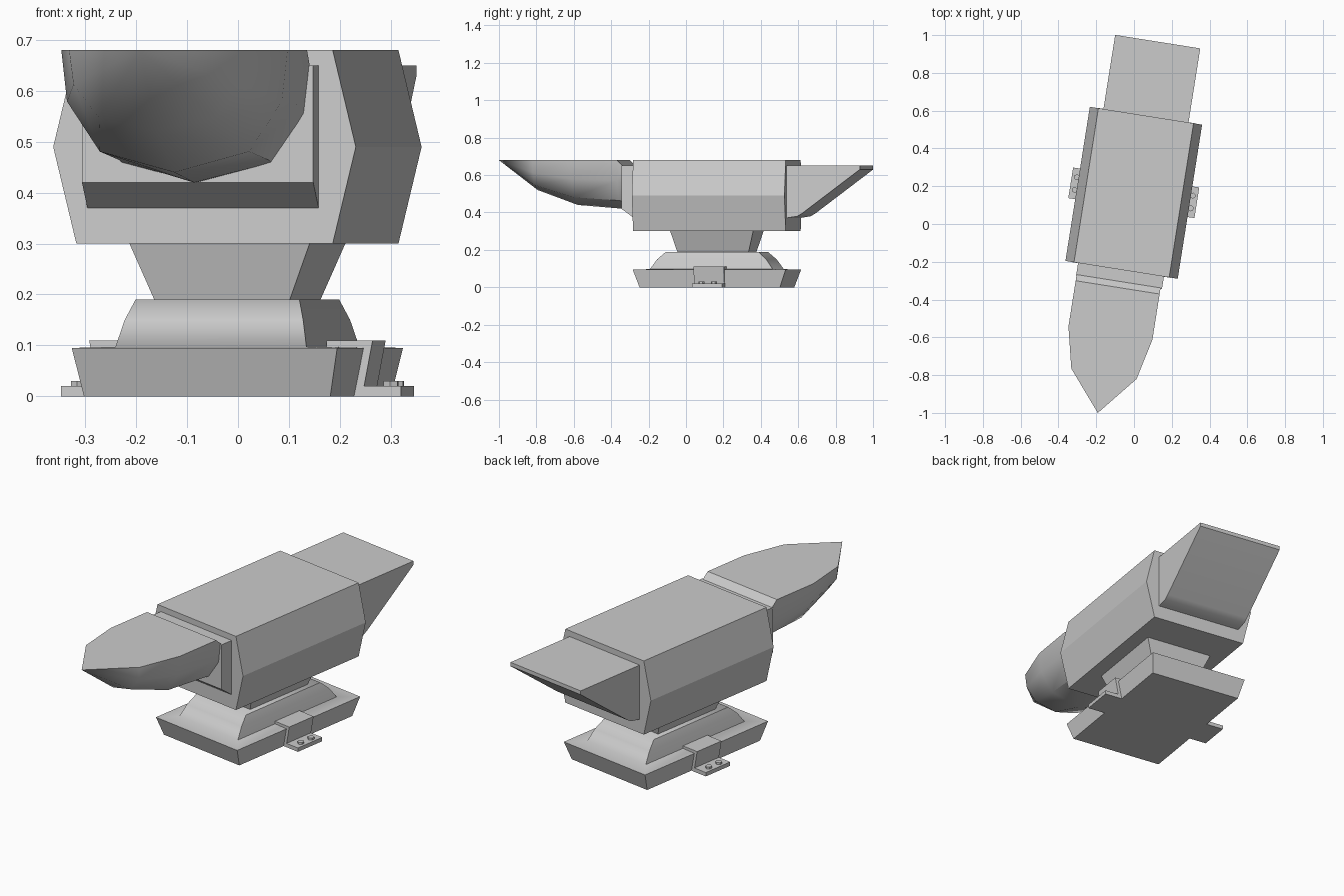
import bpy, bmesh, math
from mathutils import Matrix, Vector

if "Cube" in bpy.data.objects:
    bpy.data.objects.remove(bpy.data.objects["Cube"])

# The whole anvil is turned about z; parts are laid out along local y around (CX, CY)
TURN = Matrix.Rotation(math.radians(-9), 4, 'Z')
CX, CY = -0.027, 0.163


def finish(name, bm, smooth=None):
    bmesh.ops.remove_doubles(bm, verts=bm.verts, dist=1e-4)
    bmesh.ops.recalc_face_normals(bm, faces=bm.faces)
    bm.transform(TURN)
    me = bpy.data.meshes.new(name)
    bm.to_mesh(me)
    bm.free()
    ob = bpy.data.objects.new(name, me)
    bpy.context.collection.objects.link(ob)
    if smooth:
        bpy.ops.object.select_all(action='DESELECT')
        ob.select_set(True)
        bpy.context.view_layer.objects.active = ob
        bpy.ops.object.shade_smooth_by_angle(angle=math.radians(smooth))
    return ob


def loft(name, rings, smooth=None):
    """Skin a list of closed rings of points and cap both ends."""
    bm = bmesh.new()
    vs = [[bm.verts.new(Vector(p)) for p in r] for r in rings]
    n = len(vs[0])
    for a, b in zip(vs, vs[1:]):
        for i in range(n):
            j = (i + 1) % n
            bm.faces.new((a[i], a[j], b[j], b[i]))
    bm.faces.new(vs[0])
    bm.faces.new(vs[-1])
    return finish(name, bm, smooth)


def rect(w, l, z):
    return [(CX + sx * w / 2, CY + sy * l / 2, z)
            for sx, sy in ((-1, -1), (1, -1), (1, 1), (-1, 1))]


# Stepped base and flared waist
loft("base", [rect(.49, .76, 0), rect(.528, .828, .095),
              rect(.38, .665, .097), rect(.355, .59, .15), rect(.326, .50, .19)], 65)
loft("waist", [rect(.268, .385, .188), rect(.36, .45, .302)])

# Hexagonal body
hexa = [(-.255, .30), (.255, .30), (.301, .49), (.255, .68), (-.255, .68), (-.301, .49)]
loft("body", [[(CX + x, CY + s * .413, z) for x, z in hexa] for s in (-1, 1)])

# Heel: wedge at the back
heel = [(.56, .65), (.973, .65), (.973, .63), (.66, .395), (.635, .38), (.56, .368)]
loft("heel", [[(CX + s * .228, y, z) for y, z in heel] for s in (-1, 1)], 40)

# Step block between body and horn
block = [(-.24, .65), (-.318, .65), (-.318, .42), (-.25, .37), (-.24, .37)]
loft("horn_step", [[(CX - .003 + s * .23, y, z) for y, z in block] for s in (-1, 1)])

# Horn: flat top, rounded underside, tapering to a point
half = [(1, 0), (.95, .42), (.66, .83), (0, 1)]
section = half + [(-x, d) for x, d in reversed(half[:-1])]
stations = [(-.312, .225, .23, .65), (-.345, .225, .26, .68), (-.59, .225, .24, .68),
            (-.808, .175, .16, .68), (-1.018, 0, 0, .68)]
loft("horn", [[(CX - .006 + x * w, y, top - d * depth) for x, d in section]
              for y, w, depth, top in stations], 40)

# Hold-down brackets with two bolts each, one on either side
clip = [(.19, .093), (.19, .11), (.282, .11), (.265, .02),
        (.338, .02), (.338, 0), (.24, 0), (.26, .093)]
for s, side in ((-1, "left"), (1, "right")):
    loft(f"bracket_{side}", [[(CX + s * x, CY + t * .082, z) for x, z in clip]
                             for t in (-1, 1)])
    for k in (-1, 1):
        bm = bmesh.new()
        bmesh.ops.create_cone(bm, cap_ends=True, segments=6, radius1=.016, radius2=.016,
                              depth=.012, matrix=Matrix.Translation(
                                  (CX + s * .311, CY + k * .034, .024)))
        finish(f"bolt_{side}_{'front' if k < 0 else 'back'}", bm)
